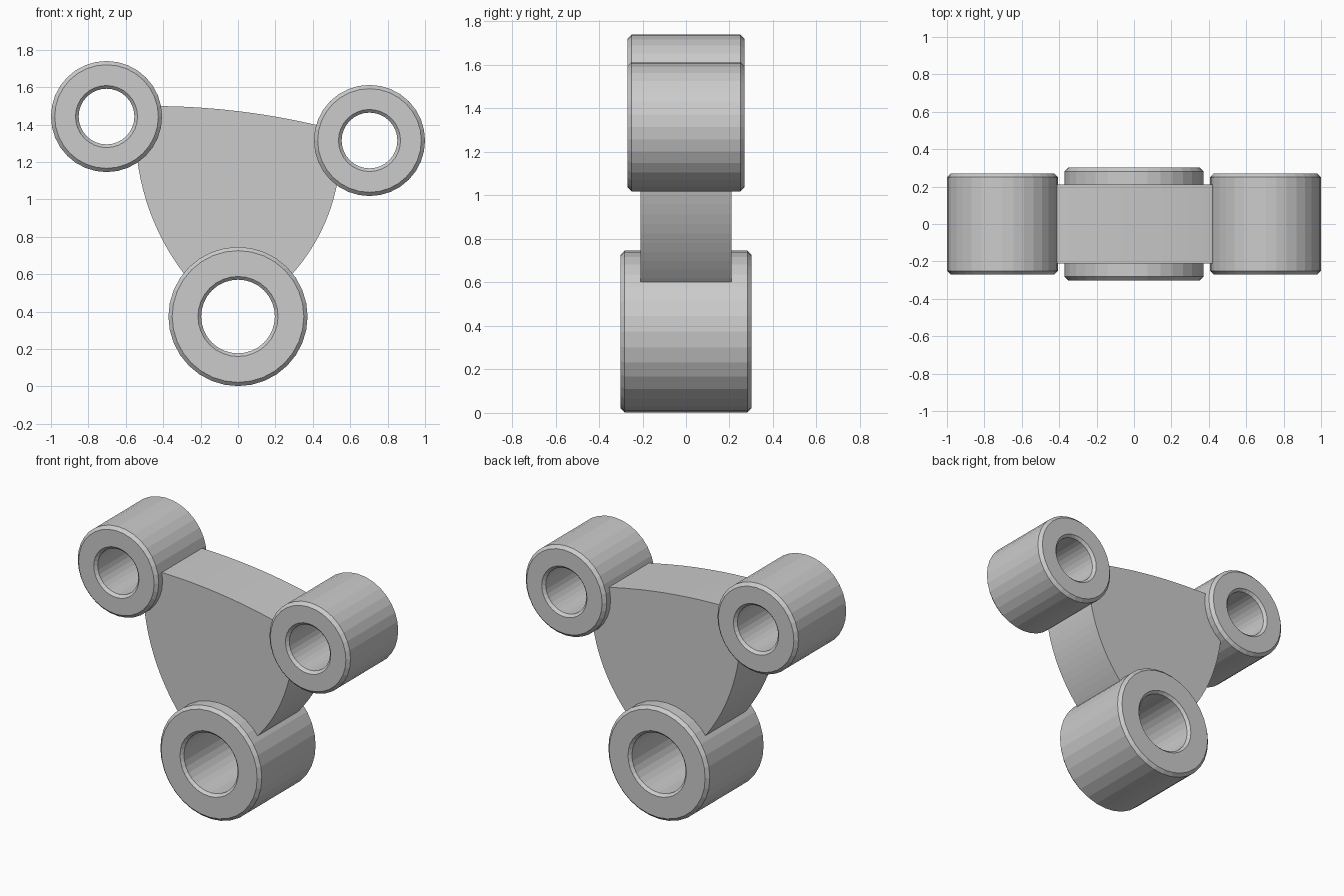
import bpy, bmesh, math
from mathutils import Vector

if "Cube" in bpy.data.objects:
    bpy.data.objects.remove(bpy.data.objects["Cube"])

SIDES = 32


def finish(bm, name):
    bmesh.ops.recalc_face_normals(bm, faces=bm.faces)
    mesh = bpy.data.meshes.new(name)
    bm.to_mesh(mesh)
    bm.free()
    obj = bpy.data.objects.new(name, mesh)
    bpy.context.collection.objects.link(obj)
    return obj


def boss(name, x, z, outer, hole, half, ch=0.02, lip=0.017):
    """Chamfered tube along y, made by sweeping a closed radius/depth profile."""
    profile = [(outer, -half + ch), (outer, half - ch), (outer - ch, half),
               (hole + lip, half), (hole, half - lip), (hole, -half + lip),
               (hole + lip, -half), (outer - ch, -half)]
    bm = bmesh.new()
    rings = []
    for i in range(SIDES):
        a = 2 * math.pi * i / SIDES
        rings.append([bm.verts.new((x + r * math.cos(a), y, z + r * math.sin(a)))
                      for r, y in profile])
    n = len(profile)
    for i in range(SIDES):
        a, b = rings[i], rings[(i + 1) % SIDES]
        for j in range(n):
            k = (j + 1) % n
            bm.faces.new((a[j], a[k], b[k], b[j]))
    return finish(bm, name)


def arc(p, q, sag, steps=12):
    """Circular arc from p to q, bulging to the left of the direction p -> q."""
    p, q = Vector(p), Vector(q)
    d = q - p
    c = d.length
    normal = Vector((-d.y, d.x)) / c
    r = (c * c / 4 + sag * sag) / (2 * sag)
    centre = (p + q) / 2 + normal * (sag - r)
    half = math.asin(c / 2 / r)
    u = d / c
    return [centre + r * (u * math.sin(t) + normal * math.cos(t))
            for t in (-half + 2 * half * i / steps for i in range(steps + 1))]


# Three pivot bosses
boss("upper_left_boss", -0.703, 1.443, 0.297, 0.149, 0.27)
boss("upper_right_boss", 0.703, 1.315, 0.297, 0.149, 0.27)
boss("lower_boss", 0, 0.374, 0.372, 0.197, 0.302)

# Web plate with bowed edges, ends buried in the boss walls
outline = (arc((-0.43, 1.499), (0.44, 1.393), 0.025)
           + arc((0.533, 1.10), (0.275, 0.585), 0.042)
           + [Vector((0, 0.66))]
           + arc((-0.275, 0.585), (-0.539, 1.22), 0.048))
bm = bmesh.new()
face = bm.faces.new([bm.verts.new((p.x, -0.21, p.y)) for p in outline])
ext = bmesh.ops.extrude_face_region(bm, geom=[face], use_keep_orig=True)
bmesh.ops.translate(bm, vec=(0, 0.42, 0),
                    verts=[v for v in ext["geom"] if isinstance(v, bmesh.types.BMVert)])
finish(bm, "web_plate")
